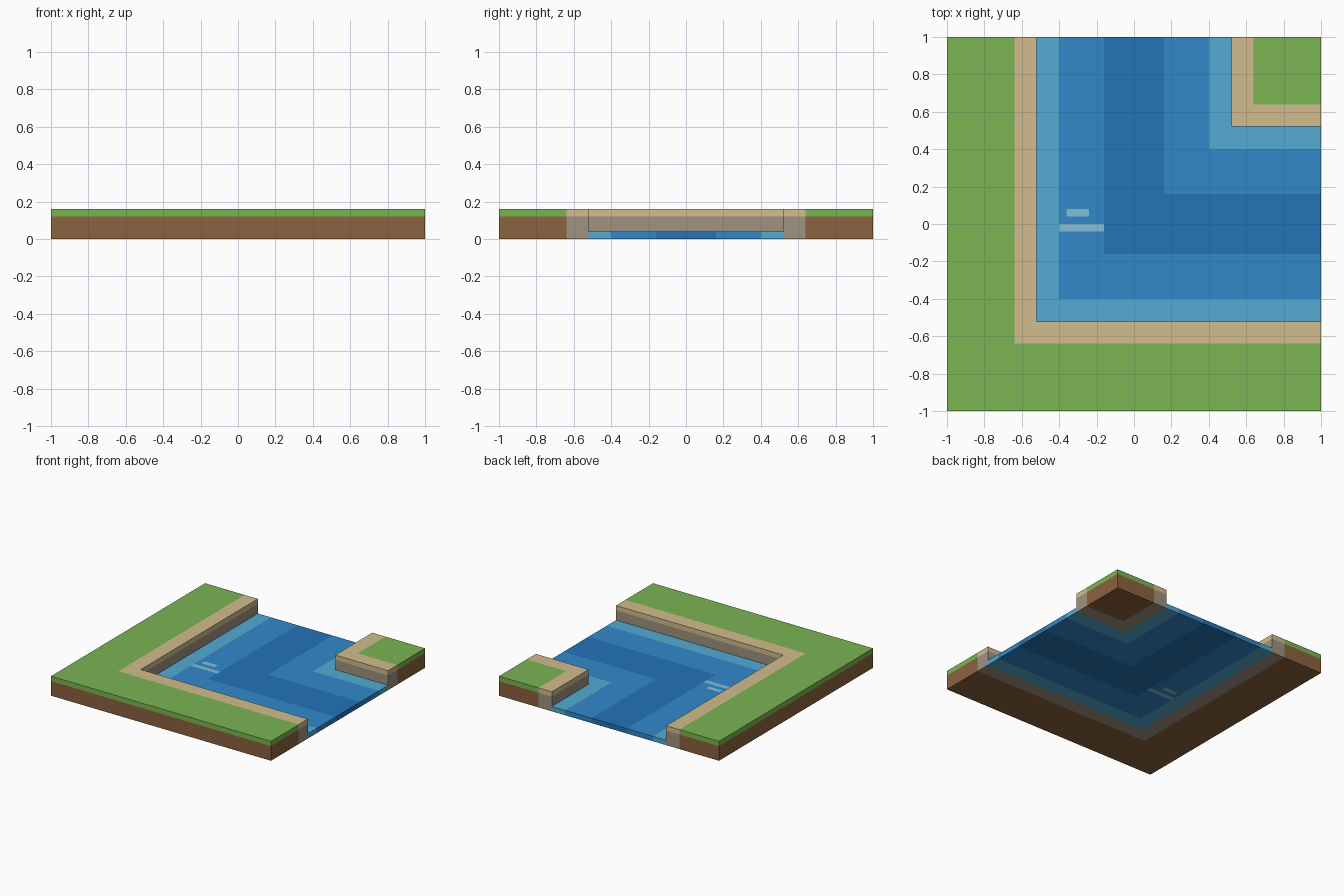
import bpy, bmesh

if "Cube" in bpy.data.objects:
    bpy.data.objects.remove(bpy.data.objects["Cube"])


def material(name, rgb):
    # sRGB 0-255 to linear
    lin = [((c / 255 + 0.055) / 1.055) ** 2.4 for c in rgb]
    m = bpy.data.materials.new(name)
    m.diffuse_color = (*lin, 1)
    m.use_nodes = True
    m.node_tree.nodes["Principled BSDF"].inputs["Base Color"].default_value = m.diffuse_color
    return m


GRASS = material("grass", (124, 181, 83))
DIRT = material("dirt", (139, 98, 62))
SAND = material("sand", (209, 188, 140))
STONE = material("stone", (160, 146, 128))
SHALLOW = material("shallow", (83, 171, 211))
MIDDLE = material("middle", (50, 137, 202))
DEEP = material("deep", (36, 115, 183))
FOAM = material("foam", (130, 192, 214))


def prism(name, outlines, z0, z1, mat):
    """Extrude one or more flat outlines from z0 to z1."""
    bm = bmesh.new()
    for pts in outlines:
        f = bm.faces.new([bm.verts.new((x, y, z0)) for x, y in pts])
        ext = bmesh.ops.extrude_face_region(bm, geom=[f], use_keep_orig=True)
        for v in ext["geom"]:
            if isinstance(v, bmesh.types.BMVert):
                v.co.z = z1
    bmesh.ops.recalc_face_normals(bm, faces=bm.faces)
    me = bpy.data.meshes.new(name)
    bm.to_mesh(me)
    bm.free()
    me.materials.append(mat)
    ob = bpy.data.objects.new(name, me)
    bpy.context.collection.objects.link(ob)
    return ob


def bend(lo, hi):
    """L-shaped strip following the river bend between two offsets."""
    if hi >= 1:
        return rect(lo, lo, 1, 1)
    return [(lo, 1), (lo, lo), (1, lo), (1, hi), (hi, hi), (hi, 1)]


def rect(x0, y0, x1, y1):
    return [(x0, y0), (x1, y0), (x1, y1), (x0, y1)]


LAND, SOIL, WATER = 0.16, 0.12, 0.04

# Land and bank on both sides of the bend
for side, grass, bank in (("outer", (-1, -0.64), (-0.64, -0.52)),
                          ("inner", (0.64, 1), (0.52, 0.64))):
    prism(side + "_dirt", [bend(*grass)], 0, SOIL, DIRT)
    prism(side + "_grass", [bend(*grass)], SOIL, LAND, GRASS)
    prism(side + "_bank_stone", [bend(*bank)], 0, SOIL, STONE)
    prism(side + "_bank_sand", [bend(*bank)], SOIL, LAND, SAND)

# Water, from the shores to the deep channel
prism("outer_shallow_water", [bend(-0.52, -0.4)], 0, WATER, SHALLOW)
prism("inner_shallow_water", [bend(0.4, 0.52)], 0, WATER, SHALLOW)
prism("inner_middle_water", [bend(0.16, 0.4)], 0, WATER, MIDDLE)
prism("deep_water", [bend(-0.16, 0.16)], 0, WATER, DEEP)

# Outer middle water leaves gaps for the foam streaks
prism("outer_middle_water", [
    [(-0.4, -0.04), (-0.4, -0.4), (1, -0.4), (1, -0.16), (-0.16, -0.16), (-0.16, -0.04)],
    rect(-0.4, 0, -0.16, 0.04),
    rect(-0.4, 0.04, -0.36, 0.08),
    rect(-0.24, 0.04, -0.16, 0.08),
    rect(-0.4, 0.08, -0.16, 1),
], 0, WATER, MIDDLE)
prism("long_foam_streak", [rect(-0.4, -0.04, -0.16, 0)], 0, WATER, FOAM)
prism("short_foam_streak", [rect(-0.36, 0.04, -0.24, 0.08)], 0, WATER, FOAM)
